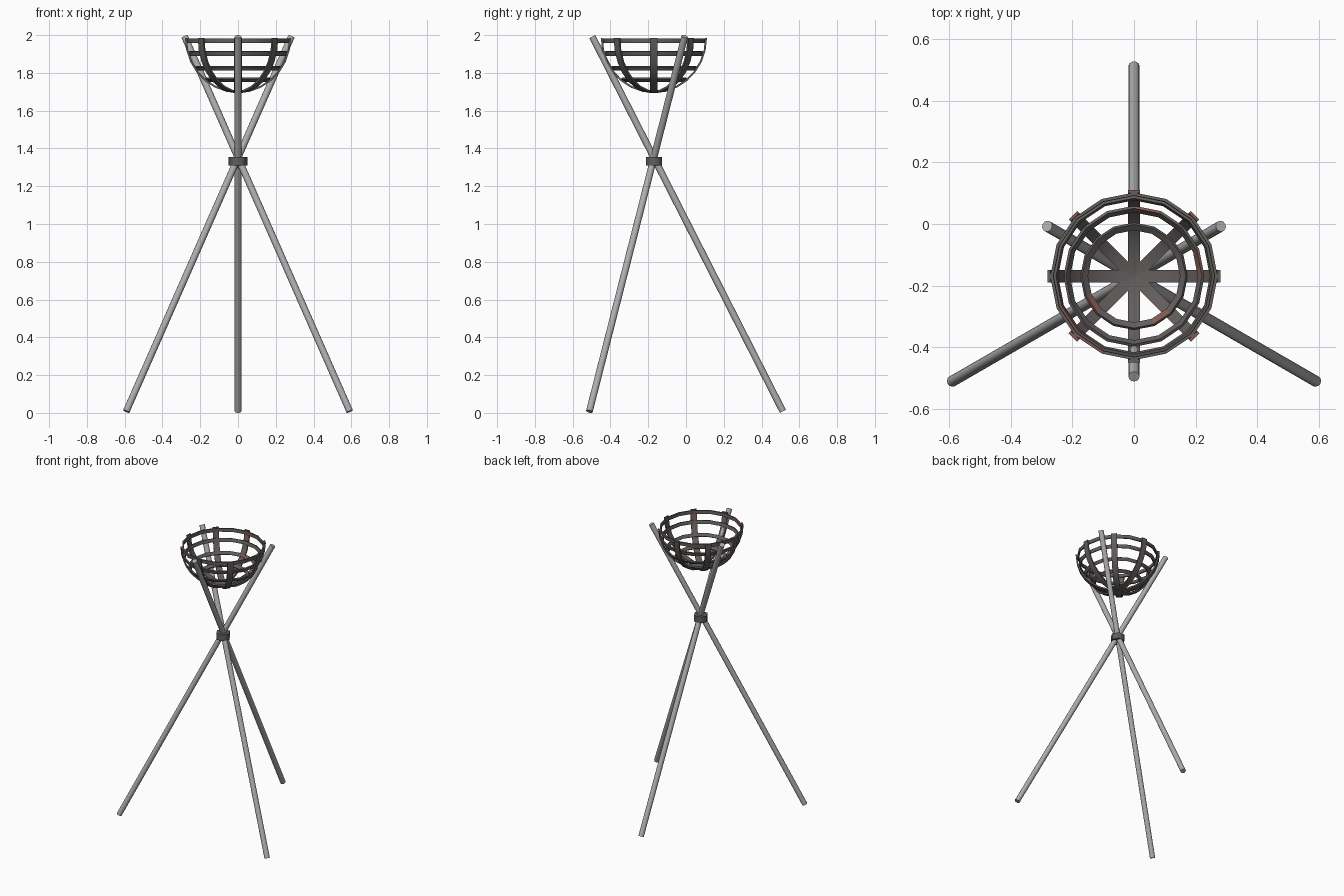
import bpy, bmesh, math
from mathutils import Vector

if "Cube" in bpy.data.objects:
    bpy.data.objects.remove(bpy.data.objects["Cube"])

CY = -0.17                      # axis of the basket and pole crossing
RIM_Z, BOWL_R, BOWL_D = 1.985, 0.276, 0.287


def material(name, rgb):
    m = bpy.data.materials.new(name)
    m.diffuse_color = (*rgb, 1)
    m.use_nodes = True
    m.node_tree.nodes["Principled BSDF"].inputs["Base Color"].default_value = m.diffuse_color
    return m


STEEL = material("grey steel", (0.42, 0.42, 0.42))
IRON = material("dark iron", (0.125, 0.112, 0.108))
RUST = material("rust red", (0.22, 0.10, 0.085))


def finish(name, bm, mats, angle):
    """Make the object, smooth across edges flatter than the angle."""
    bmesh.ops.recalc_face_normals(bm, faces=bm.faces)
    for f in bm.faces:
        f.smooth = True
    me = bpy.data.meshes.new(name)
    bm.to_mesh(me)
    bm.free()
    me.set_sharp_from_angle(angle=math.radians(angle))
    for m in mats:
        me.materials.append(m)
    ob = bpy.data.objects.new(name, me)
    bpy.context.collection.objects.link(ob)
    return ob


def sweep(name, sections, closed, rusty):
    """Join four-cornered sections; rusty(i, k) picks rust-coloured faces."""
    bm = bmesh.new()
    loops = [[bm.verts.new(p) for p in s] for s in sections]
    n = len(loops)
    for i in range(n if closed else n - 1):
        a, b = loops[i], loops[(i + 1) % n]
        for k in range(4):
            f = bm.faces.new((a[k], a[(k + 1) % 4], b[(k + 1) % 4], b[k]))
            f.material_index = int(rusty(i, k))
    if not closed:
        for i in (0, -1):
            bm.faces.new(loops[i]).material_index = int(rusty(i, 0) and i == -1)
    return finish(name, bm, [IRON, RUST], 30)


def bowl(t):
    """Point and outward normal (radius, height) on the bowl profile."""
    p = Vector((BOWL_R * math.sin(t), -BOWL_D * math.cos(t)))
    n = Vector((math.sin(t) / BOWL_R, -math.cos(t) / BOWL_D)).normalized()
    return p, n


def cylinder(name, sides, radius, depth, mat, angle):
    bm = bmesh.new()
    bmesh.ops.create_cone(bm, cap_ends=True, segments=sides, radius1=radius,
                          radius2=radius, depth=depth)
    return finish(name, bm, [mat], angle)


# Three crossing poles
for i, a in enumerate((90, 210, 330)):
    d = Vector((math.cos(math.radians(a)), math.sin(math.radians(a)), 0))
    foot = Vector((0, CY, 0.008)) + d * 0.683
    top = Vector((0, CY, 1.992)) - d * 0.326
    axis = top - foot
    ob = cylinder(f"pole_{i + 1}", 12, 0.018, axis.length, STEEL, 40)
    ob.location = (foot + top) / 2
    ob.rotation_mode = 'QUATERNION'
    ob.rotation_quaternion = axis.to_track_quat('Z', 'Y')

# Hexagonal collar holding the poles together, corners on the x axis
collar = cylinder("collar", 6, 0.049, 0.044, IRON, 65)
v = collar.data.vertices[0].co
collar.location = (0, CY, 1.332)
collar.rotation_euler.z = -math.atan2(v.y, v.x)

# Curved basket straps, each from one rim point down to the bottom
STEPS = 7
for j in range(8):
    a = j * math.pi / 4
    out = Vector((math.cos(a), math.sin(a), 0))
    side = Vector((-math.sin(a), math.cos(a), 0)) * 0.02
    secs = []
    for i in range(STEPS + 1):
        p, n = bowl(i / STEPS * math.pi / 2)
        row = []
        for s, h in ((-1, -0.005), (1, -0.005), (1, 0.005), (-1, 0.005)):
            q = p + n * h
            row.append(Vector((0, CY, RIM_Z)) + out * q.x
                       + Vector((0, 0, q.y)) + side * s)
        secs.append(row)
    # rust on some rim ends and on two inner faces near the rim
    sweep(f"basket_strap_{j + 1}", secs, False,
          lambda i, k, j=j: (i == -1 and j in (1, 2, 3, 5, 7))
          or (i == STEPS - 1 and k == 0 and j in (2, 7)))

# Hoops inside the straps, leaning with the bowl, with rusty inner patches
N = 16
hoops = [(1.97, (10,)), (1.90, (9,)), (1.82, (0, 3)), (1.757, (9, 13))]
for j, (z, rust) in enumerate(hoops):
    t = math.acos((RIM_Z - z) / BOWL_D)
    p, n = bowl(t)
    tan = Vector((-n.y, n.x))
    prof = [p + n * h + tan * w for h, w in
            ((-0.014, -0.012), (-0.004, -0.012), (-0.004, 0.012), (-0.014, 0.012))]
    secs = [[Vector((q.x * math.cos(a), CY + q.x * math.sin(a), RIM_Z + q.y))
             for q in prof] for a in (2 * math.pi * i / N for i in range(N))]
    sweep(f"basket_hoop_{j + 1}", secs, True,
          lambda i, k, r=rust: i in r and k >= 2)
